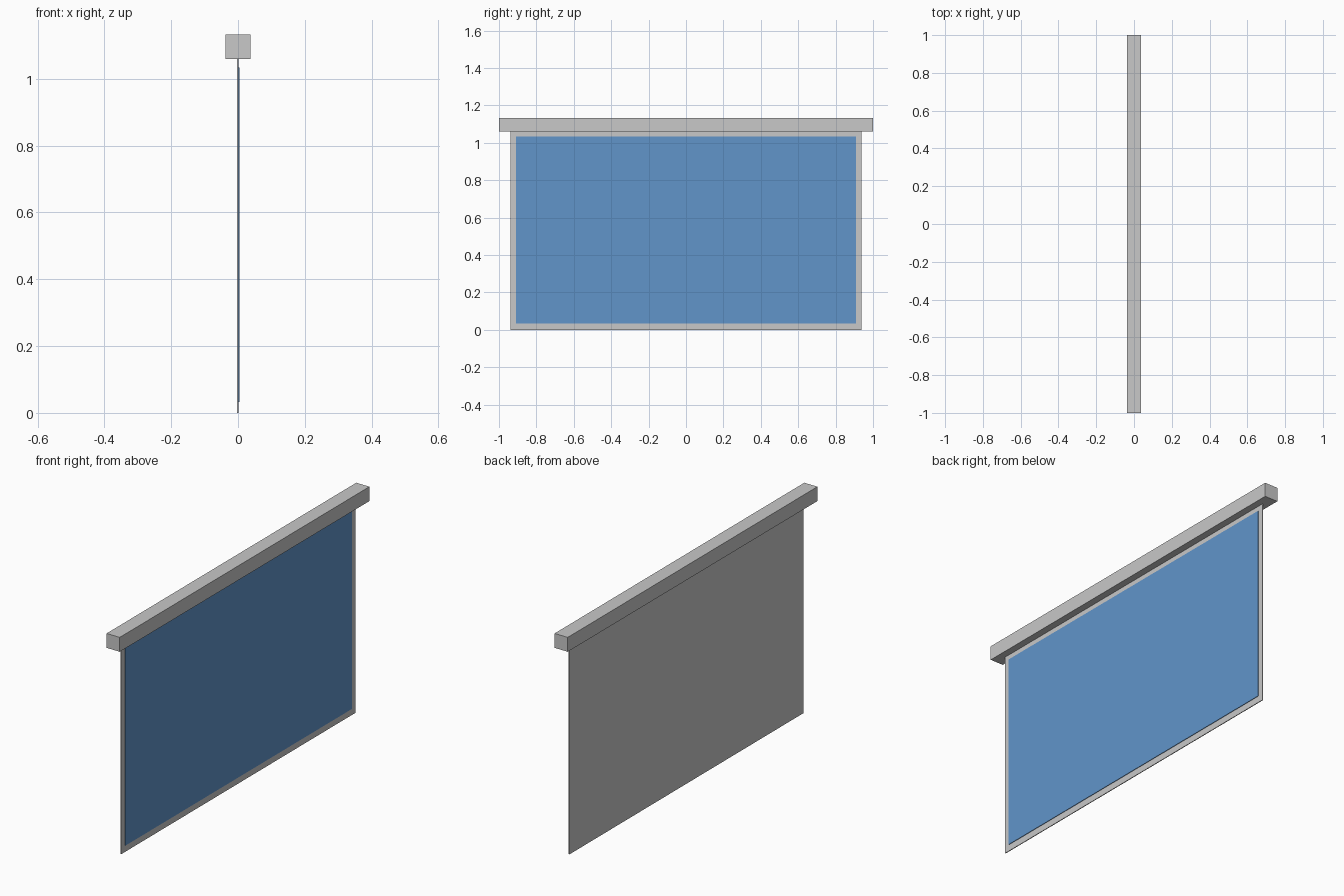
import bpy

cube = bpy.data.objects.get("Cube")
if cube:
    bpy.data.objects.remove(cube, do_unlink=True)


def make_material(name, rgb):
    mat = bpy.data.materials.new(name)
    mat.use_nodes = True
    colour = (*rgb, 1.0)
    mat.diffuse_color = colour
    mat.node_tree.nodes["Principled BSDF"].inputs["Base Color"].default_value = colour
    return mat


def box(name, low, high, mat):
    """Axis-aligned box between two corners."""
    centre = [(a + b) / 2 for a, b in zip(low, high)]
    bpy.ops.mesh.primitive_cube_add(size=1, location=centre)
    obj = bpy.context.object
    obj.name = name
    obj.scale = [b - a for a, b in zip(low, high)]
    bpy.ops.object.transform_apply(location=False, rotation=False, scale=True)
    obj.data.materials.append(mat)
    return obj


grey = make_material("light grey", (0.58, 0.58, 0.58))
blue = make_material("screen blue", (0.12, 0.30, 0.59))

# Square housing along the top
box("roller_housing", (-0.037, -1.0, 1.06), (0.037, 1.0, 1.133), grey)

# Thin hanging sheet with a grey border and a plain back
box("screen_sheet", (-0.003, -0.938, 0.0), (0.001, 0.938, 1.06), grey)

# Blue picture area, a thin plate on the +x side
box("picture_area", (0.001, -0.908, 0.033), (0.004, 0.908, 1.034), blue)
